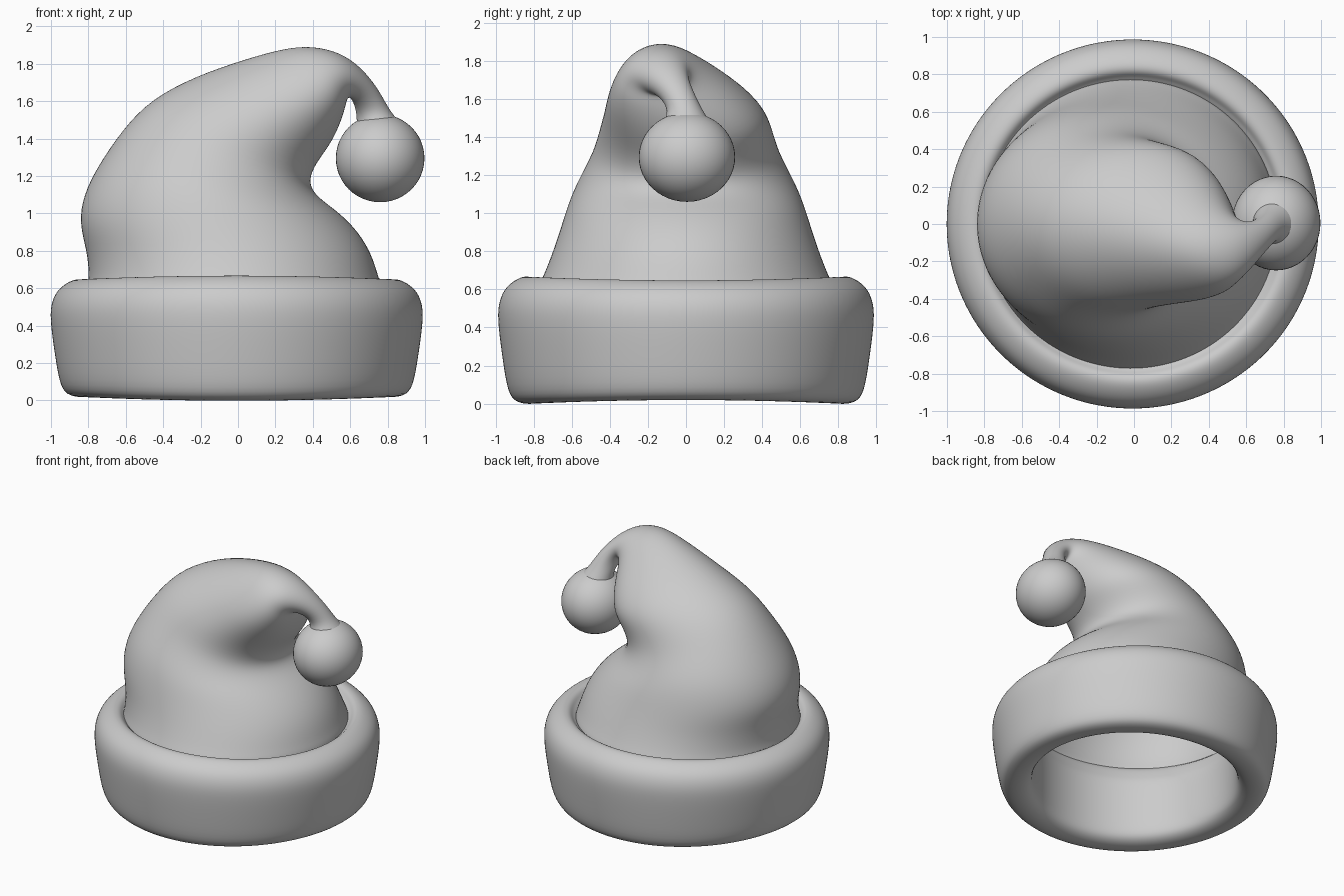
import bpy, bmesh, math

if "Cube" in bpy.data.objects:
    bpy.data.objects.remove(bpy.data.objects["Cube"])

grey = bpy.data.materials.new("plain grey")
grey.diffuse_color = (0.6, 0.6, 0.6, 1)
grey.use_nodes = True
grey.node_tree.nodes["Principled BSDF"].inputs["Base Color"].default_value = grey.diffuse_color


def skin(name, rings, loop=False, cap=False, levels=2):
    """Join rings of points into a smooth subdivided skin."""
    bm = bmesh.new()
    vs = [[bm.verts.new(p) for p in r] for r in rings]
    pairs = list(zip(vs, vs[1:])) + ([(vs[-1], vs[0])] if loop else [])
    n = len(vs[0])
    for a, b in pairs:
        for i in range(n):
            j = (i + 1) % n
            bm.faces.new((a[i], a[j], b[j], b[i]))
    if cap:
        bm.faces.new(vs[-1])
    bmesh.ops.recalc_face_normals(bm, faces=bm.faces)
    me = bpy.data.meshes.new(name)
    bm.to_mesh(me)
    bm.free()
    me.materials.append(grey)
    for p in me.polygons:
        p.use_smooth = True
    ob = bpy.data.objects.new(name, me)
    bpy.context.collection.objects.link(ob)
    m = ob.modifiers.new("smooth", "SUBSURF")
    m.levels = m.render_levels = levels
    return ob


# Thick rolled brim: lathed closed profile, very slightly saddle shaped
profile = [(.705, .09), (.73, .025), (.80, -.006), (.89, .002), (.938, .05),
           (.964, .22), (.991, .42), (.990, .52), (.96, .60), (.905, .648),
           (.85, .672), (.81, .662), (.79, .632), (.765, .617), (.745, .58),
           (.722, .52), (.706, .47), (.708, .28)]
N = 48
rings = []
for r, z in profile:
    ring = []
    for i in range(N):
        t = 2 * math.pi * i / N
        zz = .335 + (z - .335) * (1 - .06 * math.cos(t) ** 2)
        ring.append((r * 1.008 * math.cos(t) - .007, r * math.sin(t), zz))
    rings.append(ring)
skin("brim", rings, loop=True)

# Drooping cone: outer x, z; inner x, z; y centre; y half width; egg taper
sections = [
    (-.81, .575, .775, .575, 0, .785, 0), (-.81, .62, .77, .62, 0, .78, 0),
    (-.80, .67, .755, .66, 0, .755, 0), (-.812, .80, .72, .78, 0, .705, 0),
    (-.855, .95, .65, .90, 0, .66, 0), (-.83, 1.10, .54, 1.01, 0, .62, 0),
    (-.755, 1.25, .42, 1.09, 0, .57, 0), (-.62, 1.45, .375, 1.17, 0, .49, .03),
    (-.47, 1.61, .42, 1.27, 0, .455, .08), (-.23, 1.735, .49, 1.36, -.005, .42, .16),
    (.05, 1.83, .54, 1.46, -.06, .345, .2), (.29, 1.895, .57, 1.55, -.12, .25, .2),
    (.44, 1.89, .58, 1.60, -.14, .195, .1), (.57, 1.85, .59, 1.622, -.14, .15, 0),
    (.68, 1.76, .605, 1.615, -.10, .115, 0), (.76, 1.65, .625, 1.575, -.04, .09, 0),
    (.81, 1.55, .635, 1.52, .0, .09, 0), (.865, 1.49, .635, 1.46, .005, .125, 0),
    (.90, 1.42, .62, 1.40, .005, .14, 0),
]
M = 32
rings = []
for ax, az, bx, bz, yc, ry, k in sections:
    ring = []
    for i in range(M):
        c, s = math.cos(2 * math.pi * i / M), math.sin(2 * math.pi * i / M)
        ring.append(((ax + bx) / 2 + (ax - bx) / 2 * c, yc + ry * s * (1 - k * c),
                     (az + bz) / 2 + (az - bz) / 2 * c))
    rings.append(ring)
skin("cone", rings, cap=True)

# Bobble on the tip
bpy.ops.mesh.primitive_uv_sphere_add(segments=48, ring_count=24, radius=1,
                                     location=(.76, .005, 1.295))
bobble = bpy.context.object
bobble.name = "bobble"
bobble.scale = (.237, .253, .235)
bobble.data.materials.append(grey)
bpy.ops.object.shade_smooth()
